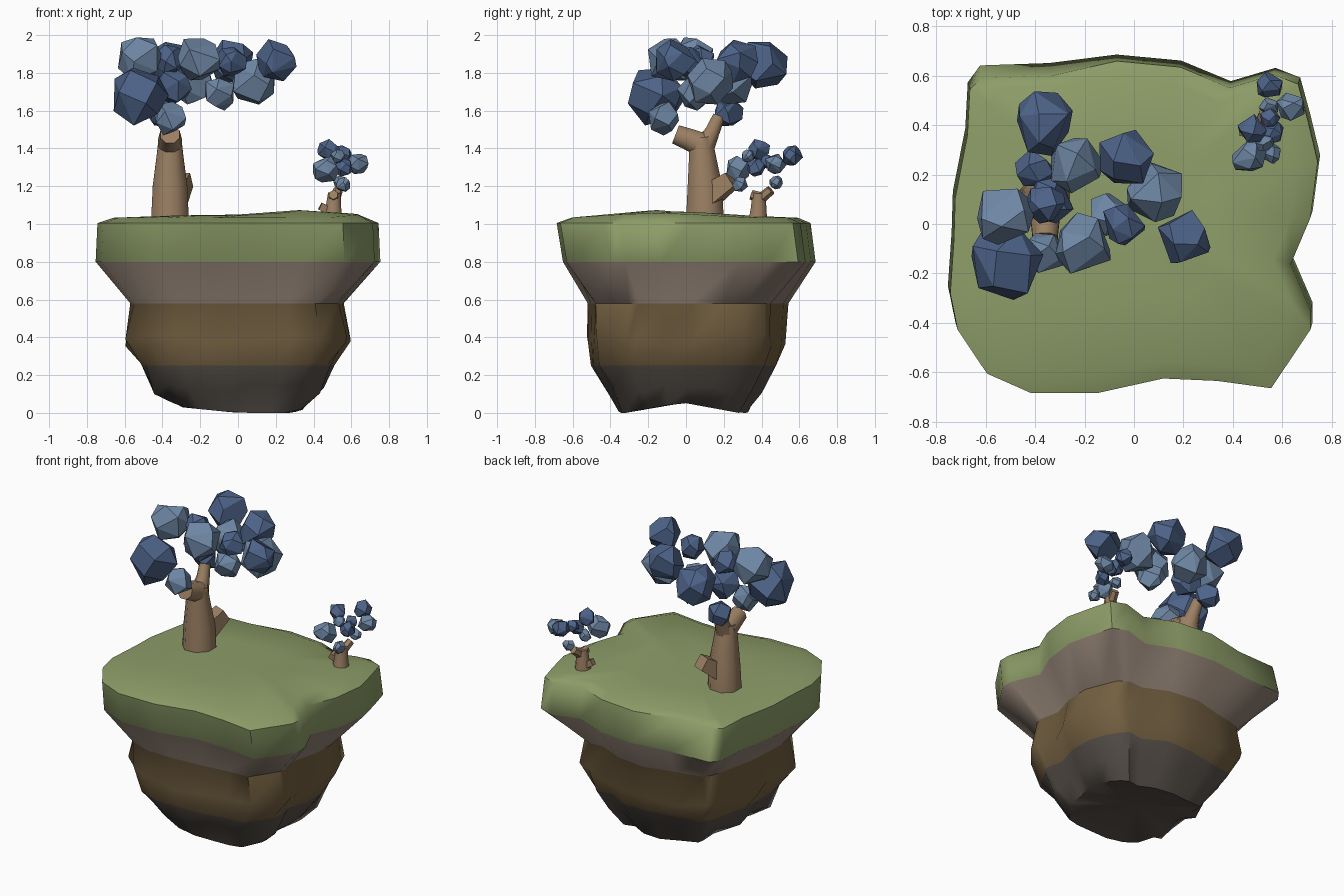
import bpy, bmesh, math, random
from mathutils import Vector

if "Cube" in bpy.data.objects:
    bpy.data.objects.remove(bpy.data.objects["Cube"])

random.seed(4)


def material(name, rgb):
    m = bpy.data.materials.new(name)
    m.diffuse_color = (*rgb, 1)
    m.use_nodes = True
    m.node_tree.nodes["Principled BSDF"].inputs["Base Color"].default_value = m.diffuse_color
    return m


GRASS = material("grass", (0.27, 0.34, 0.14))
STONE = material("stone", (0.25, 0.195, 0.155))
EARTH = material("earth", (0.17, 0.115, 0.052))
ROCK = material("dark_rock", (0.095, 0.08, 0.068))
BARK = material("bark", (0.33, 0.215, 0.125))
DARK = material("leaf_dark", (0.075, 0.125, 0.25))
LIGHT = material("leaf_light", (0.155, 0.24, 0.37))


def finish(bm, name, mats, angle=None):
    bmesh.ops.recalc_face_normals(bm, faces=bm.faces[:])
    me = bpy.data.meshes.new(name)
    bm.to_mesh(me)
    bm.free()
    for m in mats:
        me.materials.append(m)
    ob = bpy.data.objects.new(name, me)
    bpy.context.collection.objects.link(ob)
    if angle:
        bpy.ops.object.select_all(action='DESELECT')
        bpy.context.view_layer.objects.active = ob
        ob.select_set(True)
        bpy.ops.object.shade_smooth_by_angle(angle=math.radians(angle))
    return ob


def bridge(bm, a, b, mat=0):
    n = len(a)
    for i in range(n):
        f = bm.faces.new((a[i], a[(i + 1) % n], b[(i + 1) % n], b[i]))
        f.material_index = mat


def fan(bm, ring, centre, mat=0):
    c = bm.verts.new(centre)
    for i in range(len(ring)):
        bm.faces.new((ring[i - 1], ring[i], c)).material_index = mat


# Island: wavy outline lofted through coloured strata
outline = [(-.62, .64), (-.34, .65), (-.07, .685), (.19, .66), (.39, .575), (.57, .63), (.67, .59),
           (.71, .44), (.75, .27), (.72, .04), (.64, -.15), (.72, -.34), (.72, -.42), (.56, -.66),
           (.34, -.63), (.12, -.62), (-.15, -.68), (-.42, -.68), (-.60, -.60), (-.72, -.42),
           (-.75, -.27), (-.735, -.05), (-.73, .12), (-.68, .38), (-.67, .57)]
# z, x scale, y scale, y shift, jitter, material of the band above
rings = [(1.045, .45, .45, 0, 0, 0), (1.033, .88, .88, -.01, 0, 0), (1.005, .992, .985, -.015, 0, 0),
         (.80, 1.005, .98, .015, 0, 0), (.58, .765, .76, 0, .012, 1), (.38, .81, .755, 0, .025, 2),
         (.25, .69, .71, -.015, .02, 2), (.13, .61, .60, -.015, .03, 3), (0, .49, .49, -.02, .03, 3)]
bm = bmesh.new()
prev = None
for k, (z, sx, sy, dy, jit, mat) in enumerate(rings):
    ring = []
    for i, (x, y) in enumerate(outline):
        s = 1 + random.uniform(-jit, jit)
        if k > 3 and (x > 0 or y > 0):            # lower strata have rounder corners
            r = math.hypot(x, y)
            s *= (.6 * r + .4 * .74) / r
        px, py, pz = x * sx * s, y * sy * s + dy, z
        if k < 2 and x > 0:                       # gentle rise on the right
            pz += .04 * x * max(0, 1 - abs(py + .15) / .5)
        if k == 2 and i in (0, 1):
            py -= .025
        if k in (5, 7):
            pz += random.uniform(-.03, .03)
        if k == 8:                                # undercut base
            pz = max(0, .055 * (1 - abs(py + .02) / .30)) + max(0, -.10 * px)
        ring.append(bm.verts.new((px, py, pz)))
    if prev:
        bridge(bm, prev, ring, mat)
    else:
        fan(bm, ring, (0, 0, 1.05))
    prev = ring
fan(bm, prev, (0, 0, .055), 3)
finish(bm, "floating_island", [GRASS, STONE, EARTH, ROCK], 50)


# Limb: tapered tube along a path of (x, y, z, radius)
def limb(bm, path, sides):
    pts = [Vector(p[:3]) for p in path]
    prev = None
    for i, p in enumerate(pts):
        d = (pts[min(i + 1, len(pts) - 1)] - pts[max(i - 1, 0)]).normalized()
        u = d.cross(Vector((0, 1, 0.01))).normalized()
        if abs(d.y) > .5:                         # side limbs keep a level cross-section
            u = d.cross(Vector((0, 0, 1))).normalized()
        v = d.cross(u)
        r = path[i][3]
        ring = []
        for j in range(sides):
            a = 2 * math.pi * (j + .5) / sides
            ring.append(bm.verts.new(p + u * r * math.cos(a) + v * r * math.sin(a)))
        if prev:
            bridge(bm, prev, ring)
        else:
            bm.faces.new(ring)
        prev = ring
    bm.faces.new(prev)


def tree(name, limbs, sides):
    bm = bmesh.new()
    for path, n in zip(limbs, sides):
        limb(bm, path, n)
    finish(bm, name, [BARK], 50)


# Trunks with stubby forks and a side branch
tree("large_tree_trunk", [
    [(-.36, .10, 1.02, .108), (-.36, .10, 1.20, .099), (-.36, .085, 1.38, .074), (-.36, .08, 1.46, .065)],
    [(-.36, .08, 1.42, .07), (-.36, .01, 1.45, .062), (-.36, -.055, 1.475, .055)],
    [(-.36, .09, 1.40, .065), (-.36, .14, 1.49, .042), (-.37, .175, 1.57, .035)],
    [(-.34, .11, 1.14, .085), (-.285, .245, 1.235, .06)]], [8, 8, 8, 4])
tree("small_tree_trunk", [
    [(.505, .38, 1.01, .054), (.505, .385, 1.09, .044), (.51, .385, 1.165, .036)],
    [(.51, .39, 1.13, .03), (.53, .45, 1.18, .026)],
    [(.51, .39, 1.14, .03), (.505, .345, 1.155, .026)],
    [(.50, .385, 1.06, .03), (.435, .375, 1.095, .028)]], [8, 6, 6, 4])


# Foliage: boulder-like leaf clumps, hulls of scattered sphere points with large facets
def foliage(name, clumps, points=15):
    out = bmesh.new()
    for x, y, z, r, light in clumps:
        bm = bmesh.new()
        spin = random.uniform(0, 6)
        for i in range(points):
            h = 1 - 2 * (i + .5) / points
            a = spin + 2.39996 * i + random.uniform(-.4, .4)
            w = math.sqrt(1 - h * h)
            k = r * random.uniform(.97, 1.18)
            bm.verts.new((x + k * w * math.cos(a), y + k * w * math.sin(a), z + k * h))
        bmesh.ops.convex_hull(bm, input=bm.verts[:])
        bmesh.ops.dissolve_limit(bm, angle_limit=math.radians(15),
                                 verts=bm.verts[:], edges=bm.edges[:])
        for f in bm.faces:
            f.material_index = light
        me = bpy.data.meshes.new("clump")
        bm.to_mesh(me)
        bm.free()
        out.from_mesh(me)
        bpy.data.meshes.remove(me)
    finish(out, name, [DARK, LIGHT])


foliage("large_tree_foliage", [
    (-.36, .41, 1.85, .122, 0), (-.40, .22, 1.59, .078, 0), (-.24, .24, 1.75, .112, 1),
    (-.04, .27, 1.855, .115, 0), (.085, .125, 1.755, .118, 1), (.20, -.06, 1.865, .104, 0),
    (-.10, .04, 1.69, .083, 1), (-.04, 0, 1.86, .085, 0), (-.21, -.085, 1.87, .117, 1),
    (-.36, -.12, 1.56, .086, 1), (-.52, .03, 1.875, .122, 1), (-.53, -.16, 1.68, .145, 0),
    (-.35, .09, 1.73, .095, 0), (-.36, .08, 1.87, .08, 0)])
foliage("small_tree_foliage", [
    (.55, .56, 1.36, .054, 0), (.545, .475, 1.22, .037, 1), (.635, .475, 1.32, .054, 1),
    (.56, .37, 1.30, .047, 0), (.475, .385, 1.39, .057, 0), (.465, .275, 1.29, .067, 1),
    (.56, .285, 1.21, .039, 1), (.53, .33, 1.36, .036, 1), (.55, .43, 1.33, .038, 0)])
